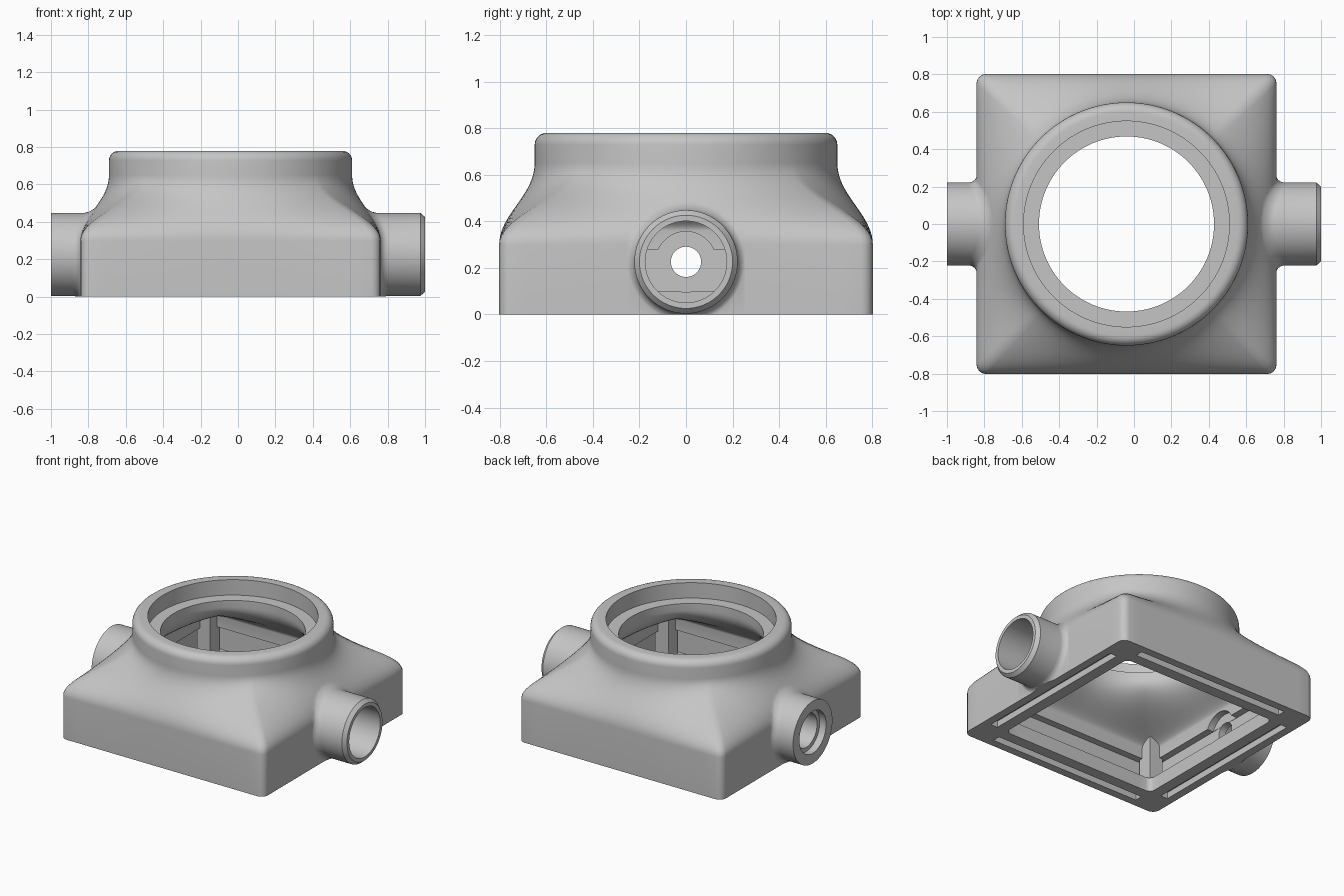
import bpy, bmesh, math

cube = bpy.data.objects.get("Cube")
if cube:
    bpy.data.objects.remove(cube, do_unlink=True)

CX = -0.04                    # body centre along x
HALF, COLLAR = 0.802, 0.65    # body half width, collar radius
PORT_Z, PORT_R = 0.226, 0.222

grey = bpy.data.materials.new("light_grey")
grey.use_nodes = True
grey.diffuse_color = (0.56, 0.56, 0.56, 1)
grey.node_tree.nodes["Principled BSDF"].inputs["Base Color"].default_value = grey.diffuse_color


def make(name, bm):
    bmesh.ops.recalc_face_normals(bm, faces=bm.faces)
    mesh = bpy.data.meshes.new(name)
    bm.to_mesh(mesh)
    bm.free()
    mesh.materials.append(grey)
    ob = bpy.data.objects.new(name, mesh)
    bpy.context.collection.objects.link(ob)
    return ob


def skin(name, rings, loop=False):
    """Bridge equal rings of points; cap the ends unless looped."""
    bm = bmesh.new()
    vs = [[bm.verts.new(p) for p in ring] for ring in rings]
    n = len(vs[0])
    pairs = list(zip(vs, vs[1:])) + ([(vs[-1], vs[0])] if loop else [])
    for a, b in pairs:
        for i in range(n):
            j = (i + 1) % n
            bm.faces.new((a[i], a[j], b[j], b[i]))
    if not loop:
        bm.faces.new(vs[0])
        bm.faces.new(vs[-1])
    return make(name, bm)


def box(name, lo, hi):
    bm = bmesh.new()
    bmesh.ops.create_cube(bm, size=1)
    for v in bm.verts:
        v.co = [l + (c + 0.5) * (h - l) for c, l, h in zip(v.co, lo, hi)]
    return make(name, bm)


def boolean(target, tool, op):
    mod = target.modifiers.new(op, 'BOOLEAN')
    mod.operation, mod.solver, mod.object = op, 'EXACT', tool
    bpy.context.view_layer.objects.active = target
    bpy.ops.object.modifier_apply(modifier=mod.name)
    bpy.data.objects.remove(tool, do_unlink=True)


def bezier(a, b, c, d, t):
    s = 1 - t
    return s**3 * a + 3 * s * s * t * b + 3 * s * t * t * c + t**3 * d


# Angles, denser around the rounded corners
angles = []
for q in range(4):
    angles += [q * 90 - 40 + 2.5 * i for i in range(33)]
    angles += [q * 90 + a for a in (43.15, 44, 45, 46, 46.85)]
angles = [math.radians(a) for a in angles]


def unit_square(a, c=0.0625):
    """Ray distance to a rounded square of half width 1."""
    x, y = abs(math.cos(a)), abs(math.sin(a))
    m = 1 - c
    if min(x, y) / max(x, y) < m:
        return 1 / max(x, y)
    b = m * (x + y)
    return b + math.sqrt(max(0, b * b - 2 * m * m + c * c))


def section(half, radius, w, z):
    """Ring blended from a square (w = 0) to a circle (w = 1)."""
    ring = []
    for a in angles:
        r = half * unit_square(a) * (1 - w) + radius * w
        ring.append((CX + r * math.cos(a), r * math.sin(a), z))
    return ring


def blend(half, radius, heights, steps=20):
    return [section(half, radius, bezier(0, 0, 1, 1, i / steps),
                    bezier(*heights, i / steps)) for i in range(steps + 1)]


# Shell: outer wall, shoulder, collar, seat ring, cavity, recess and bottom lip
OUTER = (0.30, 0.43, 0.51, 0.65)
RECESS = 0.73
rings = [section(HALF, 0, 0, 0)] + blend(HALF, COLLAR, OUTER)
for i in range(7):
    a = i * math.pi / 12
    rings.append(section(0, COLLAR - 0.052 * (1 - math.cos(a)), 1, 0.728 + 0.052 * math.sin(a)))
for r, z in ((0.55, 0.78), (0.55, 0.67), (0.468, 0.67)):
    rings.append(section(0, r, 1, z))
rings += blend(0.68, 0.468, (0.36, 0.42, 0.48, 0.62))[::-1]
for half, z in ((0.68, 0.28), (RECESS, 0.28), (RECESS, 0.10), (0.61, 0.10), (0.61, 0)):
    rings.append(section(half, 0, 0, z))
body = skin("housing", rings, loop=True)


def wall_x(y, z):
    """Distance of the outer wall from the centre plane."""
    if z <= OUTER[0]:
        return HALF
    lo, hi = 0, 1
    for _ in range(30):
        t = (lo + hi) / 2
        lo, hi = (t, hi) if bezier(*OUTER, t) < z else (lo, t)
    w = bezier(0, 0, 1, 1, lo)
    return HALF * (1 - w) + COLLAR * w * math.cos(math.atan2(y, 0.74))


def circle(r, x, side, follow=False, n=64):
    ring = []
    for i in range(n):
        a = 2 * math.pi * i / n
        y, z = r * math.cos(a), PORT_Z + r * math.sin(a)
        base = wall_x(y, z) if follow else 0
        ring.append((CX + side * (base + x), y, z))
    return ring


def rod(name, side, profile):
    return skin(name, [circle(r, x, side) for r, x in profile])


# Side ports with a filleted root that follows the shoulder
ends = {1: [(PORT_R, 1.015), (0.20, 1.04)], -1: [(PORT_R, 0.96)]}
for side, end in ends.items():
    port = [circle(0.267, -0.03, side, True)]
    for i in range(7):
        a = i * math.pi / 12
        port.append(circle(0.267 - 0.045 * math.sin(a), 0.045 * (1 - math.cos(a)) - 0.003, side, True))
    port += [circle(r, x, side) for r, x in end]
    boolean(body, skin("port", port), 'UNION')

# Corner posts standing on the lip, tops sloping under the shoulder
for sx in (1, -1):
    for sy in (1, -1):
        a, b = 0.60, 0.705
        corners = [(a, a, 0.45), (b, a, 0.37), (b, b, 0.32), (a, b, 0.37)]
        low = [(CX + sx * x, sy * y, 0.09) for x, y, z in corners]
        top = [(CX + sx * x, sy * y, z) for x, y, z in corners]
        bm = bmesh.new()
        bmesh.ops.convex_hull(bm, input=[bm.verts.new(p) for p in low + top])
        boolean(body, make("post", bm), 'UNION')

# Port bores; the right one opens into an arched notch in the inner wall
boolean(body, rod("bore", 1, [(0.175, 0.50), (0.175, 1.1)]), 'DIFFERENCE')
boolean(body, rod("bore", -1, [(0.13, 0.5), (0.13, RECESS - 0.002), (0.065, RECESS - 0.002),
                               (0.065, 0.78), (0.12, 0.78), (0.12, 0.91),
                               (0.15, 0.91), (0.15, 1.1)]), 'DIFFERENCE')

# Slots in the underside
for s in (1, -1):
    p, q = sorted((s * 0.69, s * 0.745))
    boolean(body, box("slot", (CX + p, -0.6, -0.1), (CX + q, 0.6, 0.045)), 'DIFFERENCE')
    boolean(body, box("slot", (CX - 0.6, p, -0.1), (CX + 0.6, q, 0.045)), 'DIFFERENCE')

# Flat underside
boolean(body, box("trim", (-2, -2, -1), (2, 2, 0)), 'DIFFERENCE')

bpy.ops.object.select_all(action='DESELECT')
body.select_set(True)
bpy.context.view_layer.objects.active = body
bpy.ops.object.shade_smooth_by_angle(angle=math.radians(32))
